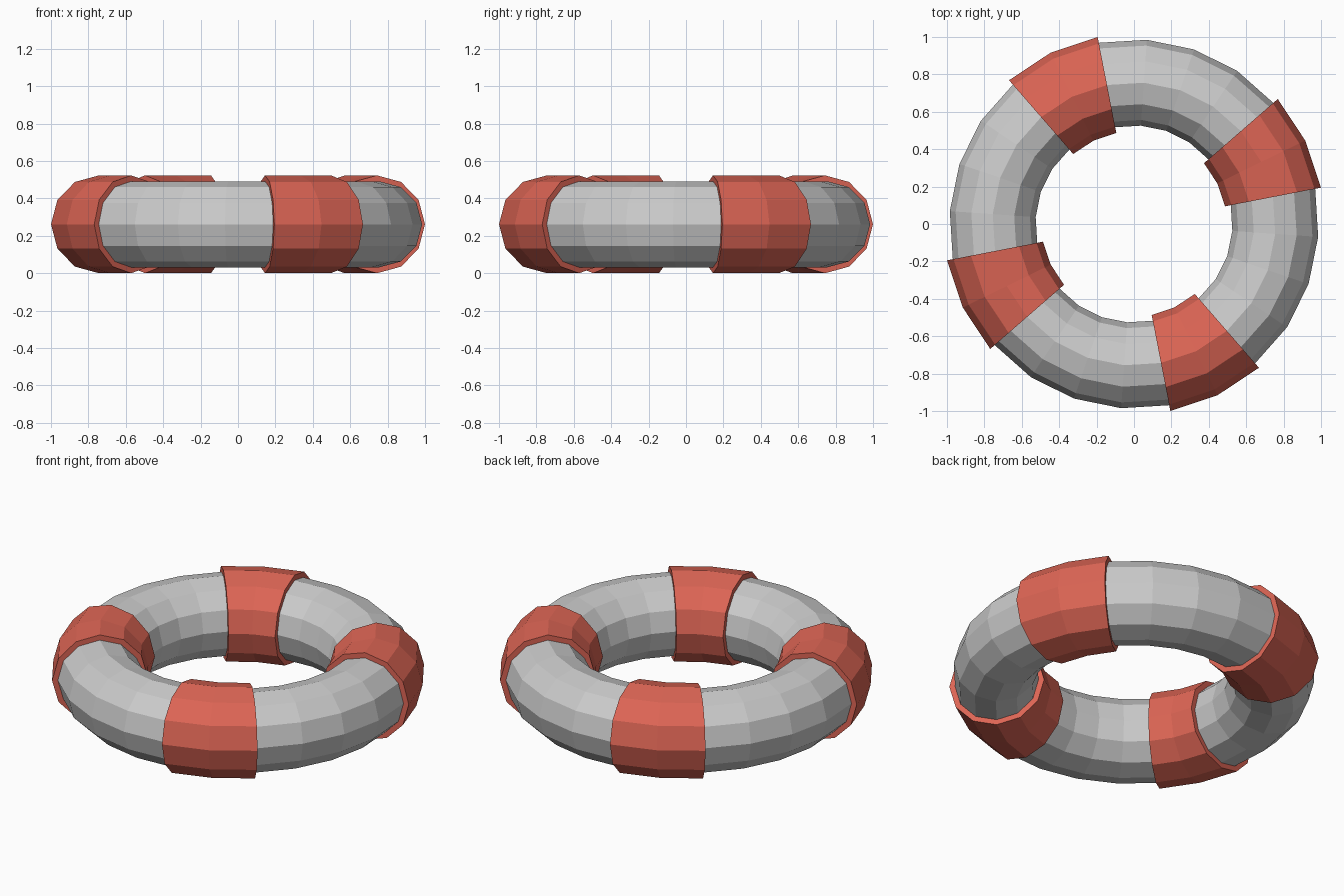
import bpy, bmesh
from math import cos, sin, radians

if "Cube" in bpy.data.objects:
    bpy.data.objects.remove(bpy.data.objects["Cube"])

MAJOR, TUBE, SLEEVE, MID_Z = 0.757, 0.23, 0.2615, 0.2615
SIDES, STEP, START = 12, 15, 11


def section(bm, radius, degrees):
    """One 12-sided cross-section of the ring at the given heading."""
    a = radians(degrees)
    ring = []
    for i in range(SIDES):
        t = radians(360 / SIDES * i)
        r = MAJOR + radius * cos(t)
        ring.append(bm.verts.new((r * cos(a), r * sin(a), MID_Z + radius * sin(t))))
    return ring


def bridge(bm, a, b):
    for i in range(SIDES):
        j = (i + 1) % SIDES
        bm.faces.new((a[i], b[i], b[j], a[j]))


def finish(bm, name, material=None):
    bmesh.ops.recalc_face_normals(bm, faces=bm.faces)
    mesh = bpy.data.meshes.new(name)
    bm.to_mesh(mesh)
    bm.free()
    if material:
        mesh.materials.append(material)
    bpy.context.collection.objects.link(bpy.data.objects.new(name, mesh))


red = bpy.data.materials.new("red")
red.diffuse_color = (0.72, 0.13, 0.09, 1)
red.use_nodes = True
red.node_tree.nodes["Principled BSDF"].inputs["Base Color"].default_value = red.diffuse_color

# Grey float ring
bm = bmesh.new()
rings = [section(bm, TUBE, START + STEP * k) for k in range(24)]
for k in range(24):
    bridge(bm, rings[k], rings[(k + 1) % 24])
finish(bm, "float_ring")

# Four red bands wrapped round the ring, with rims closing down to the grey tube
for n in range(4):
    bm = bmesh.new()
    a = START + 90 * n
    loops = [section(bm, TUBE, a)]
    loops += [section(bm, SLEEVE, a + STEP * k) for k in range(3)]
    loops.append(section(bm, TUBE, a + 2 * STEP))
    for p, q in zip(loops, loops[1:]):
        bridge(bm, p, q)
    finish(bm, f"red_band_{n + 1}", red)
